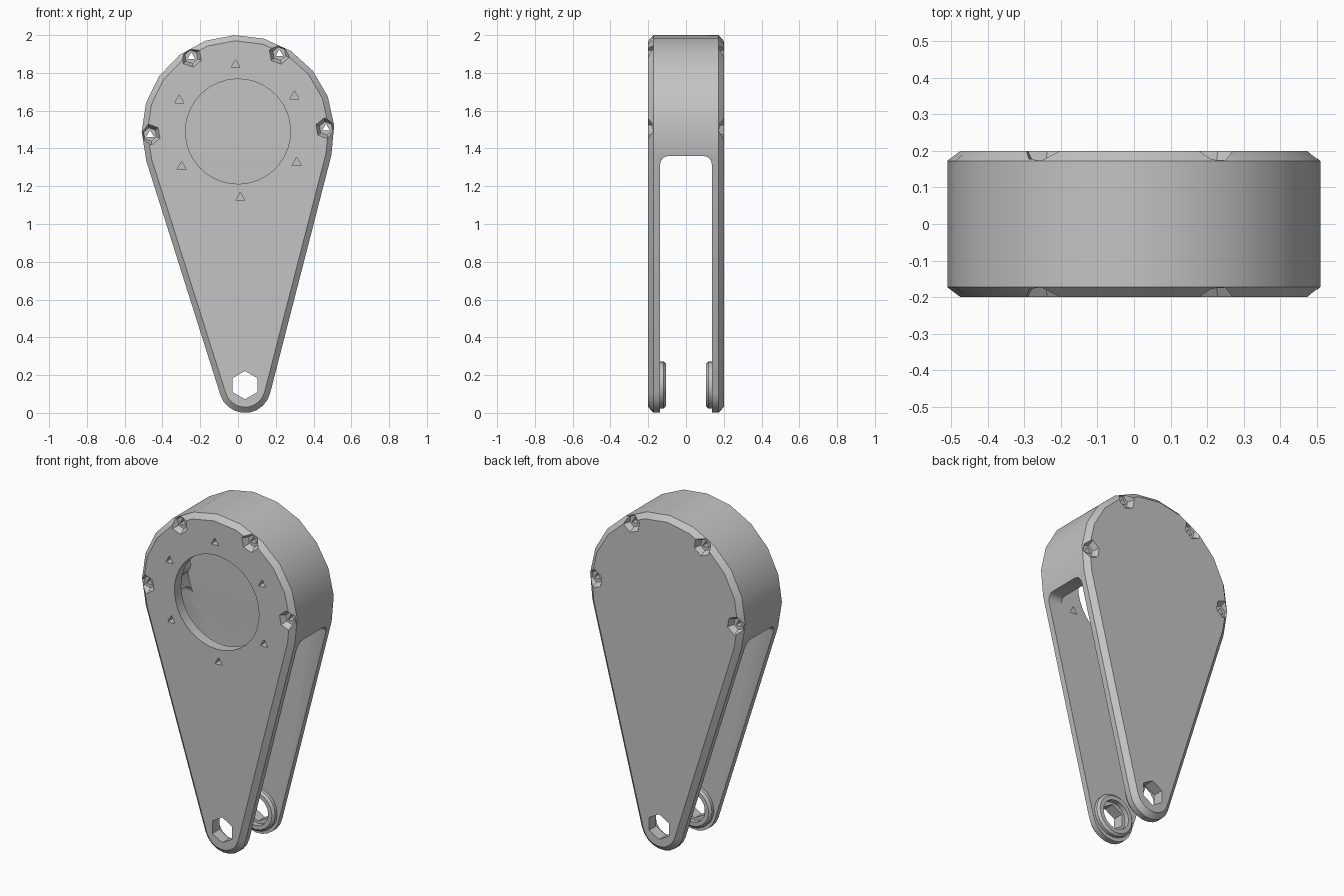
import bpy, bmesh
from math import sin, cos, radians

if "Cube" in bpy.data.objects:
    bpy.data.objects.remove(bpy.data.objects["Cube"])

grey = bpy.data.materials.new("plain grey")
grey.use_nodes = True
grey.diffuse_color = (0.55, 0.55, 0.55, 1)
grey.node_tree.nodes["Principled BSDF"].inputs["Base Color"].default_value = (0.55, 0.55, 0.55, 1)

DRUM = (0, 1.49)         # drum centre in x, z
PIVOT = (0.037, 0.137)   # pivot end centre
PLATE = 0.137            # inner face of the side plates
HALF = 0.2               # half the overall thickness


def arc(centre, r, start, end, steps):
    angles = [radians(start + (end - start) * i / steps) for i in range(steps + 1)]
    return [(centre[0] + r * cos(a), centre[1] + r * sin(a)) for a in angles]


def polygon(centre, r, sides, turn=90):
    return arc(centre, r, turn, turn + 360, sides)[:-1]


def teardrop(inset):
    return (arc(DRUM, 0.51 - inset, -14, 198, 12)
            + arc(PIVOT, 0.137 - inset, 198, 346, 9))


def loft(name, sections):
    """Skin (y, outline) sections into a closed solid."""
    bm = bmesh.new()
    rings = [[bm.verts.new((x, y, z)) for x, z in pts] for y, pts in sections]
    for a, b in zip(rings, rings[1:]):
        for i in range(len(a)):
            bm.faces.new((a[i - 1], a[i], b[i], b[i - 1]))
    bm.faces.new(rings[0])
    bm.faces.new(rings[-1])
    bmesh.ops.recalc_face_normals(bm, faces=bm.faces)
    mesh = bpy.data.meshes.new(name)
    bm.to_mesh(mesh)
    bm.free()
    mesh.materials.append(grey)
    obj = bpy.data.objects.new(name, mesh)
    bpy.context.collection.objects.link(obj)
    return obj


def prism(name, pts, y0, y1):
    return loft(name, [(y0, pts), (y1, pts)])


def combine(target, tool, operation="DIFFERENCE"):
    mod = target.modifiers.new("combine", "BOOLEAN")
    mod.operation, mod.solver, mod.object = operation, "EXACT", tool
    bpy.context.view_layer.objects.active = target
    bpy.ops.object.modifier_apply(modifier=mod.name)
    bpy.data.objects.remove(tool)


def around(r, turn):
    return [(DRUM[0] + r * cos(radians(a)), DRUM[1] + r * sin(radians(a)))
            for a in range(turn, turn + 360, 60)]


# Chamfered teardrop housing
body = loft("arm_housing", [(-HALF, teardrop(0.03)), (-0.172, teardrop(0)),
                            (0.172, teardrop(0)), (HALF, teardrop(0.03))])
screws = around(0.466, 2)[:4]

# Hollow drum, keeping a screw post at each rim screw
cavity = prism("cavity", polygon(DRUM, 0.43, 40, 92), -PLATE, PLATE)
for p in screws:
    combine(cavity, prism("post", polygon(p, 0.06, 12), -0.3, 0.3))
combine(body, cavity)

# Open slot between the two plates, with rounded top corners
bm = bmesh.new()
bmesh.ops.create_cube(bm, size=1)
for v in bm.verts:
    v.co = (v.co.x * 3, v.co.y * 2 * PLATE, 1.36 if v.co.z > 0 else -0.5)
top_edges = [e for e in bm.edges if all(v.co.z > 1 for v in e.verts)
             and abs(e.verts[0].co.y - e.verts[1].co.y) < 0.01]
bmesh.ops.bevel(bm, geom=top_edges, offset=0.045, segments=4, profile=0.5, affect="EDGES")
mesh = bpy.data.meshes.new("slot")
bm.to_mesh(mesh)
bm.free()
mesh.materials.append(grey)
slot = bpy.data.objects.new("slot", mesh)
bpy.context.collection.objects.link(slot)
combine(body, slot)

# Pivot bosses on the inner plate faces, with counterbores
hub = (PIVOT[0], 0.147)
for s in (-1, 1):
    boss = loft("boss", [(s * 0.15, polygon(hub, 0.125, 20)),
                         (s * 0.118, polygon(hub, 0.125, 20)),
                         (s * 0.106, polygon(hub, 0.112, 20))])
    combine(body, boss, "UNION")
    combine(body, prism("counterbore", polygon(hub, 0.088, 16), 0, s * 0.135))
combine(body, prism("bore", polygon(hub, 0.075, 6), -0.3, 0.3))

# Round front opening and its ring of small holes
combine(body, prism("opening", polygon(DRUM, 0.278, 36, 92), -0.3, 0))
for p in around(0.352, 92):
    combine(body, prism("small_hole", polygon(p, 0.028, 3), -0.3, 0))

# Rim screws: tapered pockets on both sides and a through hole
for p in screws:
    for s in (-1, 1):
        combine(body, loft("pocket", [(s * 0.166, polygon(p, 0.036, 6, 100)),
                                      (s * 0.21, polygon(p, 0.062, 6, 100))]))
    combine(body, prism("screw_hole", polygon(p, 0.024, 3), -0.3, 0.3))

# Smooth curves, crisp edges
bpy.ops.object.select_all(action="DESELECT")
body.select_set(True)
bpy.context.view_layer.objects.active = body
bpy.ops.object.shade_smooth_by_angle(angle=radians(25))
